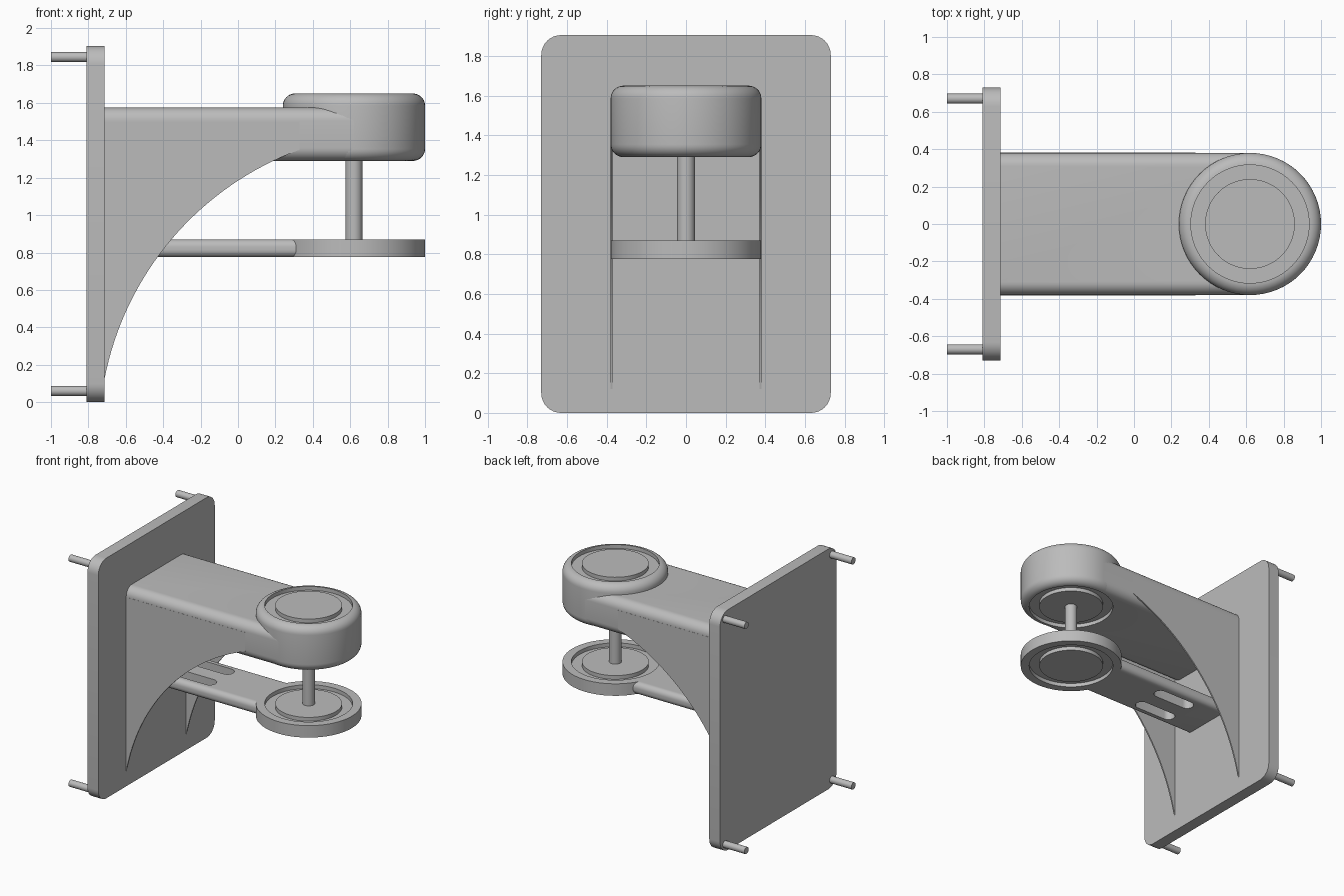
import bpy, bmesh, math
from mathutils import Matrix, Vector

cube = bpy.data.objects.get("Cube")
if cube:
    bpy.data.objects.remove(cube, do_unlink=True)

grey = bpy.data.materials.new("plain_grey")
grey.use_nodes = True
colour = (0.5, 0.5, 0.5, 1)
grey.diffuse_color = colour
grey.node_tree.nodes["Principled BSDF"].inputs["Base Color"].default_value = colour

HUB_X = 0.62      # axis shared by hub, post and disc
PLATE_X = -0.715  # face of the wall plate


def finish(bm, name):
    bmesh.ops.recalc_face_normals(bm, faces=bm.faces)
    mesh = bpy.data.meshes.new(name)
    bm.to_mesh(mesh)
    bm.free()
    mesh.materials.append(grey)
    obj = bpy.data.objects.new(name, mesh)
    bpy.context.collection.objects.link(obj)
    return obj


def smooth(obj):
    bpy.ops.object.select_all(action='DESELECT')
    bpy.context.view_layer.objects.active = obj
    obj.select_set(True)
    bpy.ops.object.shade_smooth_by_angle(angle=math.radians(30))


def arc(cx, cy, r, start, end, steps):
    angles = [math.radians(start + (end - start) * i / steps) for i in range(steps + 1)]
    return [(cx + r * math.cos(a), cy + r * math.sin(a)) for a in angles]


def rounded_rect(x0, x1, y0, y1, r):
    return (arc(x1 - r, y1 - r, r, 0, 90, 8) + arc(x0 + r, y1 - r, r, 90, 180, 8)
            + arc(x0 + r, y0 + r, r, 180, 270, 8) + arc(x1 - r, y0 + r, r, 270, 360, 8))


def prism(name, points, axis, start, end):
    """Extrude a flat outline along the x, y or z axis."""
    place = {'x': lambda a, b: Vector((start, a, b)),
             'y': lambda a, b: Vector((a, start, b)),
             'z': lambda a, b: Vector((a, b, start))}[axis]
    step = Vector([(end - start) * (axis == k) for k in 'xyz'])
    bm = bmesh.new()
    face = bm.faces.new([bm.verts.new(place(a, b)) for a, b in points])
    new = bmesh.ops.extrude_face_region(bm, geom=[face])["geom"]
    bmesh.ops.translate(bm, vec=step, verts=[v for v in new if isinstance(v, bmesh.types.BMVert)])
    return finish(bm, name)


def turned(name, profile, steps=64):
    """Spin a (radius, z) profile about the hub axis."""
    bm = bmesh.new()
    verts = [bm.verts.new((r, 0, z)) for r, z in profile]
    edges = [bm.edges.new(pair) for pair in zip(verts, verts[1:])]
    bmesh.ops.spin(bm, geom=verts + edges, axis=(0, 0, 1), cent=(0, 0, 0),
                   angle=math.tau, steps=steps)
    bmesh.ops.remove_doubles(bm, verts=bm.verts, dist=1e-5)
    bmesh.ops.translate(bm, vec=(HUB_X, 0, 0), verts=bm.verts)
    return finish(bm, name)


def cut(obj, cutter):
    mod = obj.modifiers.new("cut", 'BOOLEAN')
    mod.operation = 'DIFFERENCE'
    mod.solver = 'EXACT'
    mod.object = cutter
    bpy.context.view_layer.objects.active = obj
    bpy.ops.object.modifier_apply(modifier=mod.name)
    bpy.data.objects.remove(cutter, do_unlink=True)


def grooved_disc(name, z0, z1, radius, fillet, recess, boss, depth):
    """Disc with a ring groove around a raised boss on both faces."""
    top = [(0, z1), (boss, z1), (boss, z1 - depth), (recess, z1 - depth), (recess, z1)]
    bottom = [(recess, z0), (recess, z0 + depth), (boss, z0 + depth), (boss, z0), (0, z0)]
    if fillet:
        side = (arc(radius - fillet, z1 - fillet, fillet, 90, 0, 8)
                + arc(radius - fillet, z0 + fillet, fillet, 0, -90, 8))
    else:
        side = [(radius, z1), (radius, z0)]
    return turned(name, top + side + bottom)


# Wall plate and its four bolts
smooth(prism("wall_plate", rounded_rect(-0.73, 0.73, 0, 1.905, 0.1), 'x', -0.81, PLATE_X))
for side, y in (("right", -0.67), ("left", 0.67)):
    for level, z in (("lower", 0.06), ("upper", 1.845)):
        bm = bmesh.new()
        turn = Matrix.Translation((-0.9, y, z)) @ Matrix.Rotation(math.pi / 2, 4, 'Y')
        bmesh.ops.create_cone(bm, cap_ends=True, segments=24, radius1=0.027,
                              radius2=0.027, depth=0.2, matrix=turn)
        smooth(finish(bm, f"{level}_{side}_bolt"))

# Upper arm, hollowed where it meets the hub
arm = prism("upper_arm", rounded_rect(-0.38, 0.38, 1.29, 1.575, 0.07), 'x', PLATE_X, HUB_X)
cut(arm, prism("hub_cutter", arc(HUB_X, 0, 0.318, 0, 354.375, 63), 'z', 1.2, 1.7))
smooth(arm)

# Thin curved gussets flush with the arm sides
curve = arc(0.895, -0.189, 1.639, 169.1, 110.2, 32)
outline = curve + [(curve[-1][0], 1.5), (PLATE_X, 1.5)]
for side, s in (("right", -1), ("left", 1)):
    smooth(prism(f"{side}_gusset", outline, 'y', s * 0.37, s * 0.381))

# Hub, post and lower disc
smooth(grooved_disc("hub", 1.29, 1.65, 0.38, 0.064, 0.316, 0.24, 0.03))
smooth(turned("post", [(0, 0.82), (0.045, 0.82), (0.045, 1.34), (0, 1.34)], 32))
smooth(grooved_disc("lower_disc", 0.775, 0.87, 0.38, 0, 0.316, 0.24, 0.03))

# Lower arm with two long slots
lower = prism("lower_arm", rounded_rect(-0.22, 0.22, 0.775, 0.87, 0.04), 'x', PLATE_X, HUB_X)
cut(lower, prism("disc_cutter", arc(HUB_X, 0, 0.36, 0, 354.375, 63), 'z', 0.7, 0.95))
for y in (-0.11, 0.11):
    slot = rounded_rect(-0.48, -0.12, y - 0.05, y + 0.05, 0.0499)
    cut(lower, prism("slot_cutter", slot, 'z', 0.7, 0.95))
smooth(lower)
